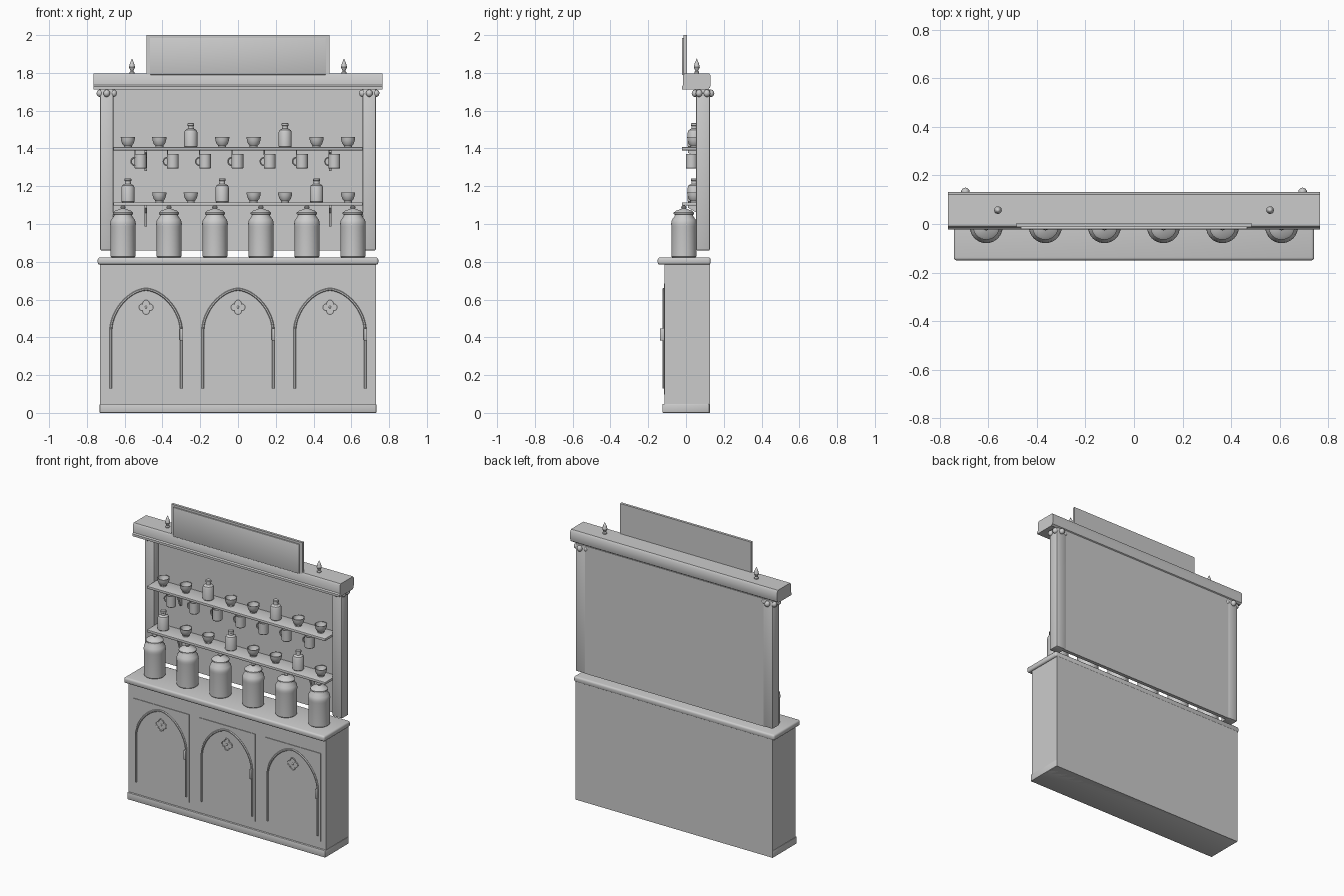
import bpy, bmesh, math
from mathutils import Matrix, Vector

if "Cube" in bpy.data.objects:
    bpy.data.objects.remove(bpy.data.objects["Cube"])

grey = bpy.data.materials.new("plain_grey")
grey.diffuse_color = (0.6, 0.6, 0.6, 1)
grey.use_nodes = True
grey.node_tree.nodes["Principled BSDF"].inputs["Base Color"].default_value = grey.diffuse_color


def add_mesh(name, bm):
    bmesh.ops.recalc_face_normals(bm, faces=bm.faces)
    me = bpy.data.meshes.new(name)
    bm.to_mesh(me)
    bm.free()
    me.shade_smooth()
    me.set_sharp_from_angle(angle=math.radians(35))
    me.materials.append(grey)
    ob = bpy.data.objects.new(name, me)
    bpy.context.collection.objects.link(ob)
    return ob


def box(name, x0, x1, y0, y1, z0, z1, bevel=0.0, segs=2):
    bm = bmesh.new()
    size = (x1 - x0, y1 - y0, z1 - z0)
    mid = Vector((x0 + x1, y0 + y1, z0 + z1)) / 2
    bmesh.ops.create_cube(bm, size=1, matrix=Matrix.Translation(mid) @ Matrix.Diagonal((*size, 1)))
    if bevel:
        bmesh.ops.bevel(bm, geom=bm.edges[:], offset=bevel, segments=segs, profile=0.5, affect='EDGES')
    return add_mesh(name, bm)


def lathe(name, profile, x, y, z, steps=24):
    """Spin (radius, height) points around the vertical axis."""
    bm = bmesh.new()
    verts = [bm.verts.new((x + r, y, z + h)) for r, h in profile]
    edges = [bm.edges.new(p) for p in zip(verts, verts[1:])]
    bmesh.ops.spin(bm, geom=verts + edges, cent=(x, y, z), axis=(0, 0, 1),
                   angle=math.tau, steps=steps, use_merge=False)
    bmesh.ops.remove_doubles(bm, verts=bm.verts, dist=0.0002)
    return add_mesh(name, bm)


def prism(name, outline, x0, x1):
    """Extrude a (y, z) outline along x."""
    bm = bmesh.new()
    face = bm.faces.new([bm.verts.new((x0, y, z)) for y, z in outline])
    ext = bmesh.ops.extrude_face_region(bm, geom=[face])
    bmesh.ops.translate(bm, vec=(x1 - x0, 0, 0),
                        verts=[v for v in ext['geom'] if isinstance(v, bmesh.types.BMVert)])
    return add_mesh(name, bm)


def tube(name, points, radius, closed=False):
    """Round bar along a path, converted to a mesh."""
    cu = bpy.data.curves.new(name, 'CURVE')
    cu.dimensions = '3D'
    cu.bevel_depth, cu.bevel_resolution, cu.use_fill_caps = radius, 1, True
    sp = cu.splines.new('POLY')
    sp.points.add(len(points) - 1)
    for p, co in zip(sp.points, points):
        p.co = (*co, 1)
    sp.use_cyclic_u = closed
    tmp = bpy.data.objects.new(name + "_path", cu)
    bpy.context.collection.objects.link(tmp)
    ev = tmp.evaluated_get(bpy.context.evaluated_depsgraph_get())
    me = bpy.data.meshes.new_from_object(ev)
    bm = bmesh.new()
    bm.from_mesh(me)
    bpy.data.objects.remove(tmp)
    return add_mesh(name, bm)


def blob(name, x, y, z, rx, ry, rz, subdiv=2):
    bm = bmesh.new()
    bmesh.ops.create_icosphere(bm, subdivisions=subdiv, radius=1,
                               matrix=Matrix.Translation((x, y, z)) @ Matrix.Diagonal((rx, ry, rz, 1)))
    return add_mesh(name, bm)


# Lower cabinet with plinth and counter
box("cabinet_body", -0.73, 0.73, -0.113, 0.127, 0.0, 0.79)
box("plinth", -0.733, 0.733, -0.125, 0.124, 0.0, 0.047, 0.004)
box("countertop", -0.743, 0.743, -0.15, 0.13, 0.785, 0.823, 0.012, 3)

# Three doors with arched trim, quatrefoil and handle
for i, cx in enumerate((-0.487, 0.0, 0.487)):
    box(f"door_panel_{i}", cx - 0.207, cx + 0.207, -0.117, -0.11, 0.097, 0.684)
    a, b, p = 0.186, 0.214, 1.75
    arch = [(cx - a, -0.119, 0.13)]
    for k in range(33):
        t = math.pi * k / 32
        c, s = math.cos(t), max(math.sin(t), 0)
        arch.append((cx - math.copysign(a * abs(c) ** (2 / p), c), -0.119, 0.44 + b * s ** (2 / p)))
    arch.append((cx + a, -0.119, 0.13))
    tube(f"door_arch_trim_{i}", arch, 0.007)
    foil = []
    for k in range(48):
        t = math.tau * k / 48
        r = 0.025 + 0.013 * abs(math.cos(2 * t)) ** 0.8
        foil.append((cx + r * math.cos(t), -0.118, 0.56 + r * math.sin(t)))
    tube(f"door_quatrefoil_{i}", foil, 0.004, True)
    blob(f"door_quatrefoil_bead_{i}", cx, -0.118, 0.56, 0.007, 0.005, 0.007)
    box(f"door_handle_{i}", cx + 0.178, cx + 0.194, -0.138, -0.115, 0.383, 0.447, 0.005)

# Back panel, posts and ring of beads at each post top
box("back_panel", -0.665, 0.665, 0.1, 0.124, 0.86, 1.715)
for side in (-1, 1):
    cx = side * 0.695
    box(f"post_{side}", cx - 0.036, cx + 0.036, 0.054, 0.127, 0.86, 1.715, 0.008)
    for k in range(6):
        t = math.pi / 2 + k * math.pi / 3
        blob(f"post_bead_{side}_{k}", cx + 0.042 * math.cos(t), 0.09 + 0.042 * math.sin(t),
             1.692, 0.018, 0.018, 0.02)

# Lintel moulding
prism("lintel", [(-0.022, 1.713), (0.115, 1.713), (0.127, 1.722), (0.131, 1.74), (0.131, 1.785),
                 (0.122, 1.798), (-0.008, 1.798), (-0.015, 1.788), (-0.015, 1.735), (-0.022, 1.728)],
      -0.766, 0.766)

# Sign board with raised plate, and two finials
box("sign_board", -0.485, 0.485, -0.013, 0.004, 1.79, 2.0)
box("sign_plate", -0.467, 0.467, -0.022, -0.012, 1.79, 1.986, 0.003)
finial = [(0, 0), (0.013, 0), (0.013, 0.008), (0.007, 0.014), (0.016, 0.034), (0.011, 0.055), (0, 0.08)]
for side in (-1, 1):
    lathe(f"finial_{side}", finial, side * 0.561, 0.057, 1.796, 12)

# Shelves with brackets
for n, z in (("lower", 1.098), ("upper", 1.39)):
    box(f"{n}_shelf", -0.66, 0.66, -0.022, 0.102, z, z + 0.017, 0.003)
    for side in (-1, 1):
        prism(f"{n}_bracket_{side}", [(0.102, z + 0.002), (0.01, z + 0.002), (0.01, z - 0.012),
                                      (0.06, z - 0.04), (0.085, z - 0.11), (0.102, z - 0.11)],
              side * 0.489 - 0.006, side * 0.489 + 0.006)

# Bowls and bottles on the shelves
bowl = [(0, 0), (0.021, 0), (0.021, 0.007), (0.03, 0.018), (0.036, 0.036), (0.038, 0.053),
        (0.034, 0.053), (0.03, 0.03), (0.018, 0.014), (0, 0.012)]
bottle = [(0, 0), (0.032, 0), (0.035, 0.004), (0.035, 0.078), (0.03, 0.09), (0.016, 0.098),
          (0.015, 0.112), (0.018, 0.114), (0.018, 0.124), (0.015, 0.127), (0, 0.127)]
for n, z, layout in (("upper", 1.407, "oobooboo"), ("lower", 1.115, "boobooob")):
    if n == "lower":
        layout = "boobooBo".replace("B", "b")
    for i, kind in enumerate(layout):
        x = -0.583 + i * 0.1665
        part, shape = ("bottle", bottle) if kind == "b" else ("bowl", bowl)
        lathe(f"{n}_{part}_{i}", shape, x, 0.044, z)

# Mugs hanging under the upper shelf
mug = [(0, 0), (0.028, 0), (0.031, 0.004), (0.031, 0.077), (0.027, 0.077), (0.027, 0.008), (0, 0.008)]
for i in range(7):
    x = -0.516 + i * 0.171
    lathe(f"mug_{i}", mug, x, 0.03, 1.293)
    tube(f"mug_handle_{i}", [(x - 0.029 - 0.021 * math.sin(t), 0.03, 1.331 + 0.021 * math.cos(t))
                             for t in (math.pi * k / 10 for k in range(11))], 0.0045)
    tube(f"mug_hook_{i}", [(x - 0.029, 0.03, 1.365), (x - 0.029, 0.03, 1.392)], 0.003)

# Large lidded jars on the counter
jar = [(0, 0), (0.06, 0), (0.066, 0.006), (0.066, 0.165), (0.068, 0.178), (0.064, 0.2), (0.05, 0.217),
       (0.047, 0.228), (0.054, 0.23), (0.054, 0.238), (0.042, 0.248), (0.02, 0.256), (0.011, 0.26),
       (0.015, 0.268), (0.01, 0.274), (0, 0.276)]
for i in range(6):
    lathe(f"jar_{i}", jar, -0.609 + i * 0.2435, -0.011, 0.822, 32)
